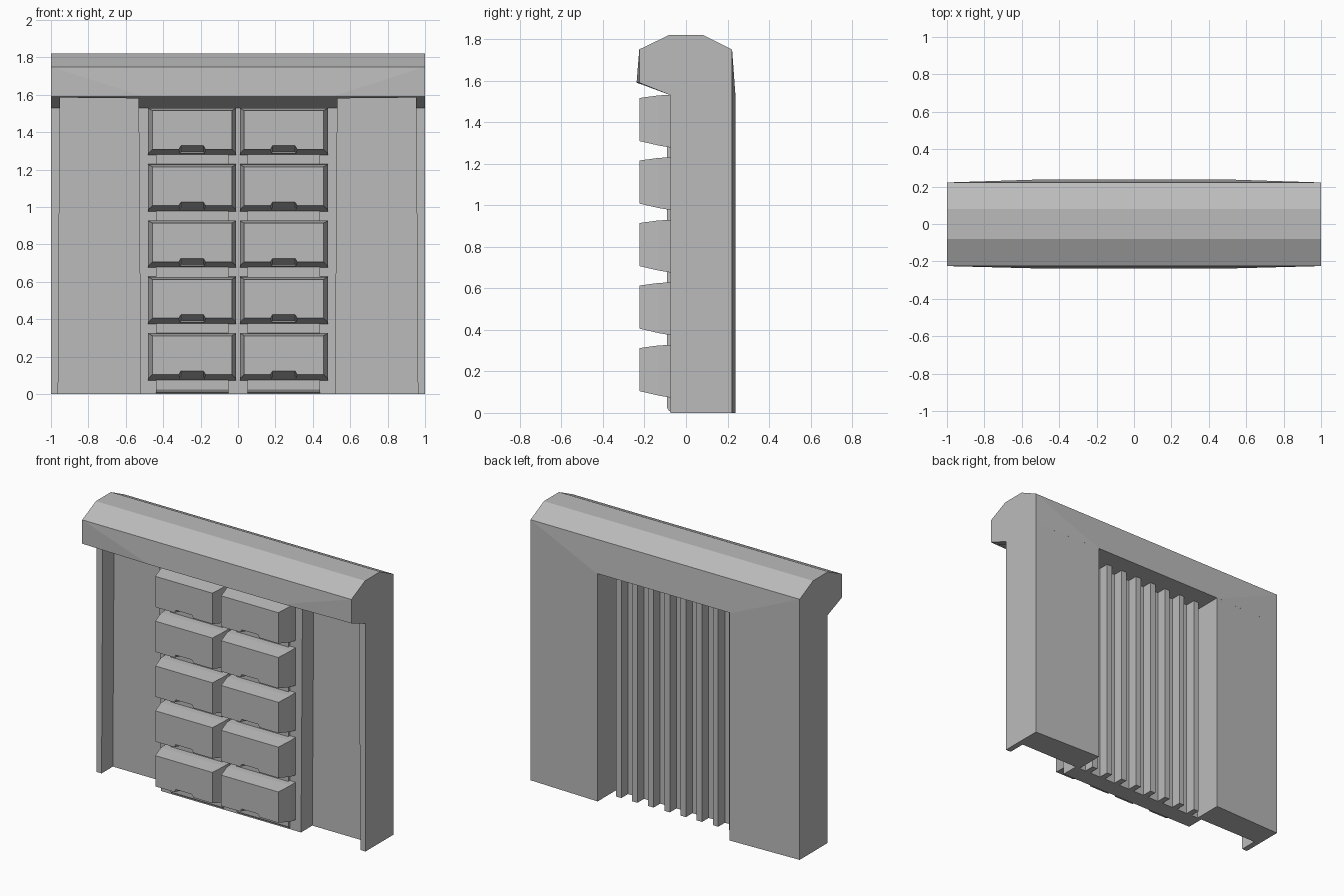
import bpy, bmesh

if "Cube" in bpy.data.objects:
    bpy.data.objects.remove(bpy.data.objects["Cube"])

grey = bpy.data.materials.new("concrete_grey")
grey.diffuse_color = (0.5, 0.5, 0.5, 1)
grey.use_nodes = True
grey.node_tree.nodes["Principled BSDF"].inputs["Base Color"].default_value = grey.diffuse_color


def hull(name, points, cutter=False):
    """Convex solid wrapped around a handful of points."""
    bm = bmesh.new()
    for p in points:
        bm.verts.new(p)
    bmesh.ops.convex_hull(bm, input=bm.verts[:])
    bmesh.ops.dissolve_limit(bm, angle_limit=0.002, verts=bm.verts[:], edges=bm.edges[:])
    bmesh.ops.recalc_face_normals(bm, faces=bm.faces[:])
    me = bpy.data.meshes.new(name)
    bm.to_mesh(me)
    bm.free()
    me.materials.append(grey)
    ob = bpy.data.objects.new(name, me)
    bpy.context.collection.objects.link(ob)
    if cutter:
        ob.hide_render = True
        ob.hide_viewport = True
        ob.display_type = 'WIRE'
    return ob


def box(x0, x1, y0, y1, z0, z1):
    return [(x, y, z) for x in (x0, x1) for y in (y0, y1) for z in (z0, z1)]


def cut(ob, cutter):
    m = ob.modifiers.new("cut", 'BOOLEAN')
    m.operation = 'DIFFERENCE'
    m.solver = 'EXACT'
    m.object = cutter


def repeat(ob, count, step):
    m = ob.modifiers.new("repeat", 'ARRAY')
    m.count = count
    m.use_relative_offset = False
    m.use_constant_offset = True
    m.constant_offset_displace = step


# Overhanging header beam, slightly bulged towards the middle
section = [(-0.225, 1.59), (-0.225, 1.75), (-0.08, 1.82), (0.08, 1.82),
           (0.222, 1.75), (0.222, 1.53), (-0.075, 1.53)]
pts = [(x, y, z) for x in (-1, 1) for y, z in section]
pts += [(x, y, z) for x in (-0.5, 0.5) for y, z in ((-0.238, 1.59), (0.238, 1.53))]
header = hull("header_beam", pts)

# Side pillars with a tall slot in the front of each
for s, side in ((-1, "left"), (1, "right")):
    pillar = hull(side + "_pillar", [
        (s * x, y, z) for z in (0, 1.53)
        for x, y in ((0.49, -0.075), (1, -0.075), (1, 0.222), (0.49, 0.238))])
    slot = hull(side + "_slot_cutter", [
        (s * x, y, z) for y in (-0.215, 0.045)
        for x, z in ((0.52, -0.1), (0.962, -0.1), (0.532, 1.59), (0.952, 1.59))], True)
    cut(pillar, slot)
    cut(header, slot)

# Thin middle wall with upright ribs on the back
hull("middle_wall", box(-0.49, 0.49, -0.075, 0.045, 0, 1.53))
ribs = hull("back_ribs", box(-0.44, -0.40, 0.04, 0.115, 0, 1.53))
repeat(ribs, 8, (0.12, 0, 0))

# Front blocks: two columns of five, each notched under its front edge
cx = -0.245
pts = []
for s in (-1, 1):
    b, f = cx + s * 0.235, cx + s * 0.212
    pts += [(b, -0.07, 0.327), (b, -0.13, 0.325), (f, -0.225, 0.312),
            (f, -0.225, 0.105), (b, -0.13, 0.083), (b, -0.07, 0.073)]
block = hull("front_blocks", pts)
notch = hull("notch_cutter", [
    (cx + s * w, y, z) for s in (-1, 1)
    for w, y, z in ((0.085, -0.26, 0.05), (0.06, -0.26, 0.137),
                    (0.085, -0.13, 0.05), (0.06, -0.13, 0.09))], True)
cut(block, notch)

# Narrow sills below the blocks
sill = hull("block_sills", [
    (cx + s * 0.193, y, z) for s in (-1, 1)
    for y, z in ((-0.07, 0.005), (-0.082, 0.01), (-0.092, 0.025), (-0.092, 0.08), (-0.07, 0.08))])
for ob in (block, sill):
    repeat(ob, 2, (0.49, 0, 0))
    repeat(ob, 5, (0, 0, 0.301))
